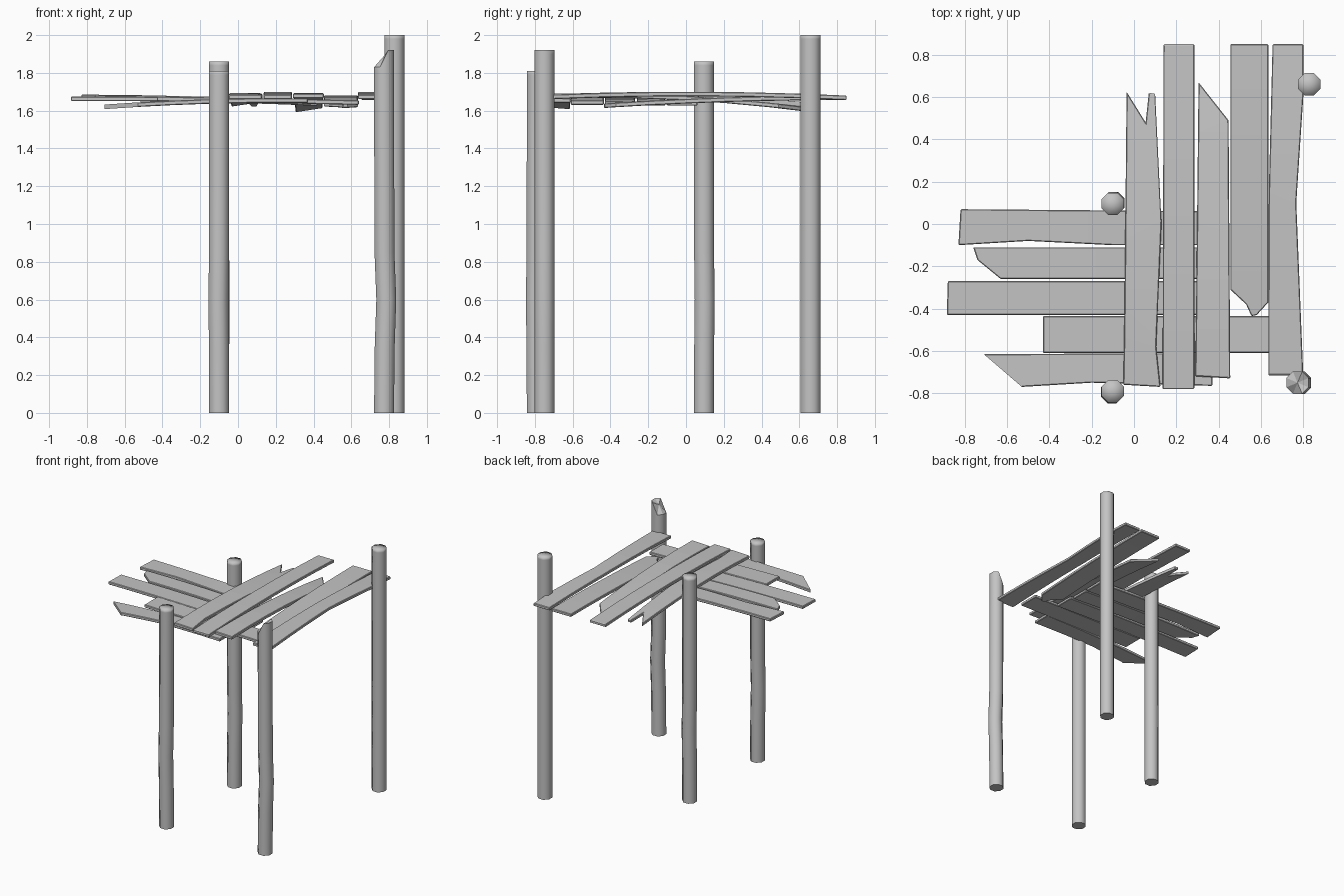
import bpy, bmesh, math
from mathutils import Vector

if "Cube" in bpy.data.objects:
    bpy.data.objects.remove(bpy.data.objects["Cube"], do_unlink=True)

GREY = (0.55, 0.55, 0.55, 1)
wood = bpy.data.materials.new("grey wood")
wood.use_nodes = True
wood.diffuse_color = GREY
wood.node_tree.nodes["Principled BSDF"].inputs["Base Color"].default_value = GREY


def finish(name, bm):
    bmesh.ops.recalc_face_normals(bm, faces=bm.faces[:])
    mesh = bpy.data.meshes.new(name)
    bm.to_mesh(mesh)
    bm.free()
    mesh.materials.append(wood)
    obj = bpy.data.objects.new(name, mesh)
    bpy.context.collection.objects.link(obj)
    return obj


def post(name, x, y, height, bend=(0, 0), broken=False, sides=8, r=0.057):
    """Eight-sided log, slightly bent near the knee, optionally snapped at the top."""
    bm = bmesh.new()
    rings = []
    for z, k in ((0, 0), (0.35, 0.3), (0.6, 1), (0.85, 0.2), (height - 0.12, 0), (height - 0.02, 0), (height, 0)):
        ring = []
        for i in range(sides):
            a = math.tau * (i + 0.5) / sides
            dx = r * math.cos(a)
            drop = 0.09 if broken and z > height - 0.2 and dx < -0.01 else 0
            ring.append(bm.verts.new((x + dx + bend[0] * k, y + r * math.sin(a) + bend[1] * k, z - drop)))
        rings.append(ring)
    for low, high in zip(rings, rings[1:]):
        for i in range(sides):
            j = (i + 1) % sides
            bm.faces.new((low[i], low[j], high[j], high[i])).smooth = True
    bm.faces.new(rings[0])
    # Fan over the top end
    tip = bm.verts.new((x, y, height - (0.03 if broken else 0)))
    for i in range(sides):
        bm.faces.new((rings[-1][i], rings[-1][(i + 1) % sides], tip)).smooth = not broken
    finish(name, bm)


def plank(name, outline, axis, heights, thick=0.024):
    """Board cut to an outline; heights are its top at the start, middle and end."""
    bm = bmesh.new()
    face = bm.faces.new([bm.verts.new((x, y, 0)) for x, y in outline])
    grown = bmesh.ops.extrude_face_region(bm, geom=[face])["geom"]
    for v in grown:
        if isinstance(v, bmesh.types.BMVert):
            v.co.z = -thick
    lo = min(p[axis] for p in outline)
    hi = max(p[axis] for p in outline)
    # Cross cuts let the board sag
    normal = Vector((1 - axis, axis, 0))
    for i in range(1, 6):
        bmesh.ops.bisect_plane(bm, geom=bm.verts[:] + bm.edges[:] + bm.faces[:],
                               plane_co=normal * (lo + (hi - lo) * i / 6), plane_no=normal)
    bmesh.ops.recalc_face_normals(bm, faces=bm.faces[:])
    bmesh.ops.triangulate(bm, faces=[f for f in bm.faces if abs(f.normal.z) > 0.9])
    a, m, b = heights
    for v in bm.verts:
        t = (v.co[axis] - lo) / (hi - lo)
        v.co.z += a * (1 - t) * (1 - 2 * t) + 4 * m * t * (1 - t) + b * t * (2 * t - 1)
    obj = finish(name, bm)
    bevel = obj.modifiers.new("worn edges", "BEVEL")
    bevel.width = 0.004
    bevel.segments = 1
    bevel.limit_method = "ANGLE"
    bevel.angle_limit = math.radians(50)


# Four posts
post("back_left_post", 0.828, 0.66, 2.0)
post("back_right_post", -0.1, 0.095, 1.86, (0.003, 0.004))
post("front_right_post", -0.1, -0.79, 1.81, (-0.004, -0.005))
post("front_left_post", 0.773, -0.75, 1.92, (0.012, 0), broken=True)

# Lower boards, running side to side
plank("cross_board_1", [(-.82, .07), (-.83, -.1), (-.5, -.08), (-.1, -.1), (.4, -.1), (.4, .06)],
      0, (1.685, 1.675, 1.65))
plank("cross_board_2", [(-.76, -.11), (-.74, -.17), (-.63, -.26), (.4, -.26), (.4, -.11)],
      0, (1.68, 1.675, 1.65))
plank("cross_board_3", [(-.88, -.27), (-.885, -.43), (.42, -.43), (.42, -.27)],
      0, (1.675, 1.67, 1.65))
plank("cross_board_4", [(-.43, -.435), (-.43, -.61), (.64, -.61), (.64, -.435)],
      0, (1.675, 1.665, 1.655))
plank("cross_board_5", [(-.71, -.615), (-.53, -.77), (-.2, -.75), (.37, -.765), (.37, -.61)],
      0, (1.632, 1.66, 1.665))

# Upper boards, running front to back
plank("long_board_1", [(-.05, -.76), (.125, -.77), (.105, -.58), (.13, 0), (.1, .615), (.07, .62),
                       (.055, .48), (-.035, .625), (-.045, -.4)], 1, (1.685, 1.69, 1.645))
plank("long_board_2", [(.135, -.78), (.285, -.78), (.285, .85), (.14, .85)], 1, (1.685, 1.7, 1.68))
plank("long_board_3", [(.29, -.72), (.455, -.73), (.447, .49), (.305, .67), (.298, 0)],
      1, (1.69, 1.68, 1.615))
plank("long_board_4", [(.455, -.31), (.53, -.38), (.555, -.435), (.58, -.43), (.635, -.37), (.635, .85),
                       (.455, .85)], 1, (1.638, 1.67, 1.68))
plank("long_board_5", [(.635, -.715), (.8, -.715), (.767, .1), (.8, .6), (.8, .85), (.655, .85),
                       (.637, .15)], 1, (1.685, 1.7, 1.68))
